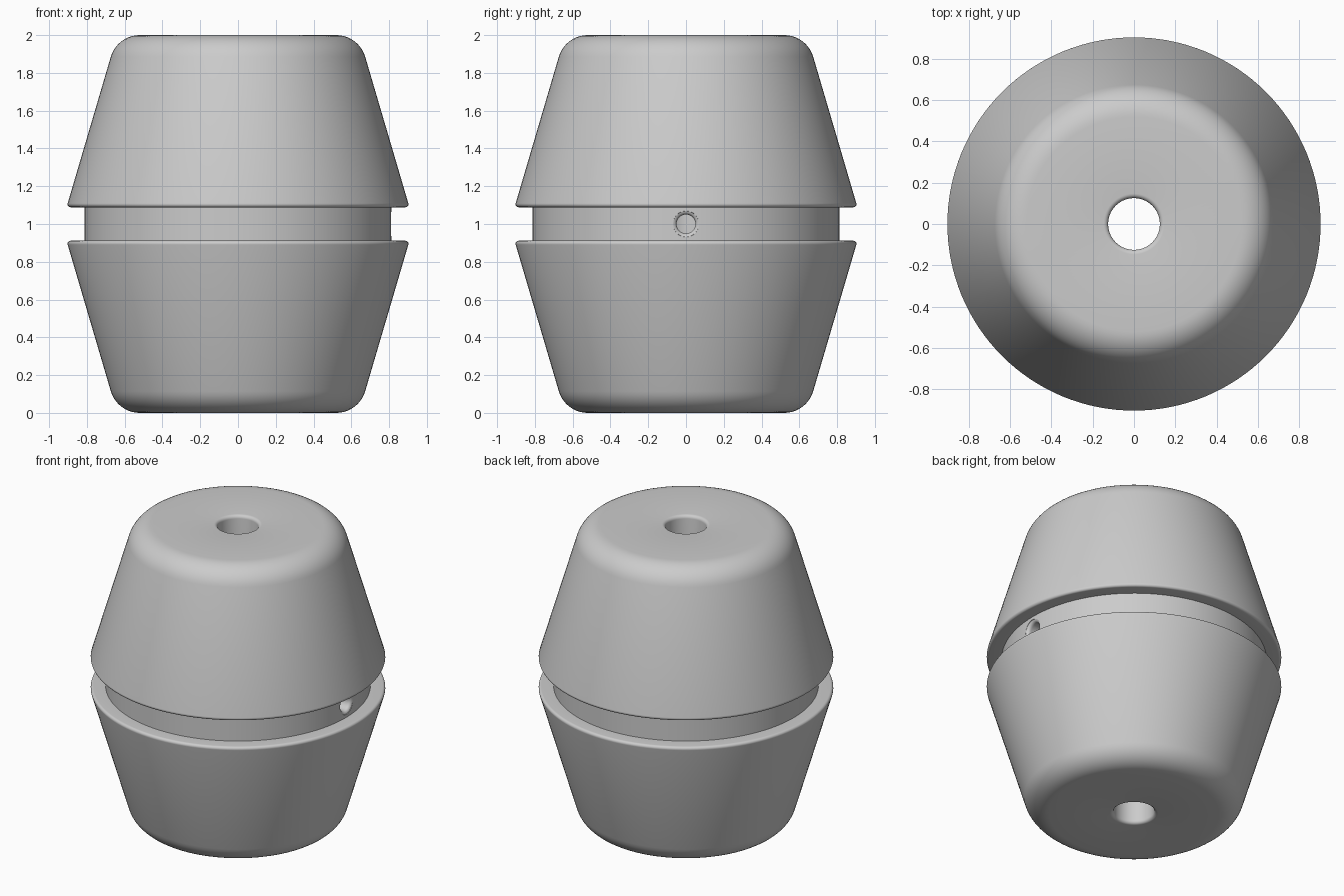
import bpy, bmesh, math
from mathutils import Matrix

if "Cube" in bpy.data.objects:
    bpy.data.objects.remove(bpy.data.objects["Cube"])

grey = bpy.data.materials.new("plain grey")
grey.use_nodes = True
colour = (0.6, 0.6, 0.6, 1)
grey.diffuse_color = colour
grey.node_tree.nodes["Principled BSDF"].inputs["Base Color"].default_value = colour


def arc(cr, cz, radius, start, end, steps):
    """Points (r, z) along an arc, angles in degrees."""
    angles = [math.radians(start + (end - start) * i / steps) for i in range(steps + 1)]
    return [(cr + radius * math.cos(a), cz + radius * math.sin(a)) for a in angles]


def lathe(name, profile, segments):
    """Revolve a closed (r, z) profile around the z axis."""
    bm = bmesh.new()
    verts = [bm.verts.new((r, 0, z)) for r, z in profile]
    edges = [bm.edges.new((verts[i - 1], verts[i])) for i in range(len(verts))]
    bmesh.ops.spin(bm, geom=verts + edges, cent=(0, 0, 0), axis=(0, 0, 1),
                   angle=math.tau, steps=segments, use_merge=True)
    bmesh.ops.remove_doubles(bm, verts=bm.verts, dist=1e-5)
    bmesh.ops.recalc_face_normals(bm, faces=bm.faces)
    mesh = bpy.data.meshes.new(name)
    bm.to_mesh(mesh)
    bm.free()
    mesh.materials.append(grey)
    obj = bpy.data.objects.new(name, mesh)
    bpy.context.collection.objects.link(obj)
    return obj


# Upper half: bore lip, rounded shoulder, sloping side, rounded rim, groove
slope = 16.6
upper = arc(0.147, 1.978, 0.022, 180, 90, 5)
upper += arc(0.52, 1.84, 0.16, 90, slope, 10)
upper += arc(0.886, 1.105, 0.0165, slope, -90, 6)
upper += [(0.812, 1.0885)]
lower = [(r, 2 - z) for r, z in reversed(upper)]
body = lathe("body", upper + lower, 128)

# Flared side hole running into the bore
hole_profile = [(0, 0), (0.05, 0), (0.05, 0.78)]
hole_profile += arc(0.072, 0.787, 0.022, 180, 100, 5) + [(0.076, 0.84), (0, 0.84)]
cutter = lathe("side_hole_cutter", hole_profile, 32)
cutter.matrix_world = Matrix.Translation((0, 0, 1)) @ Matrix.Rotation(math.pi / 2, 4, "Y")
cutter.hide_render = True

cut = body.modifiers.new("side hole", "BOOLEAN")
cut.object = cutter
cut.operation = "DIFFERENCE"
cut.solver = "EXACT"
bpy.context.view_layer.update()
cut_mesh = bpy.data.meshes.new_from_object(
    body.evaluated_get(bpy.context.evaluated_depsgraph_get()))
body.modifiers.clear()
body.data = cut_mesh
bpy.data.objects.remove(cutter)

# Smooth shading with crisp groove corners
bpy.ops.object.select_all(action="DESELECT")
body.select_set(True)
bpy.context.view_layer.objects.active = body
bpy.ops.object.shade_smooth_by_angle(angle=math.radians(30))
